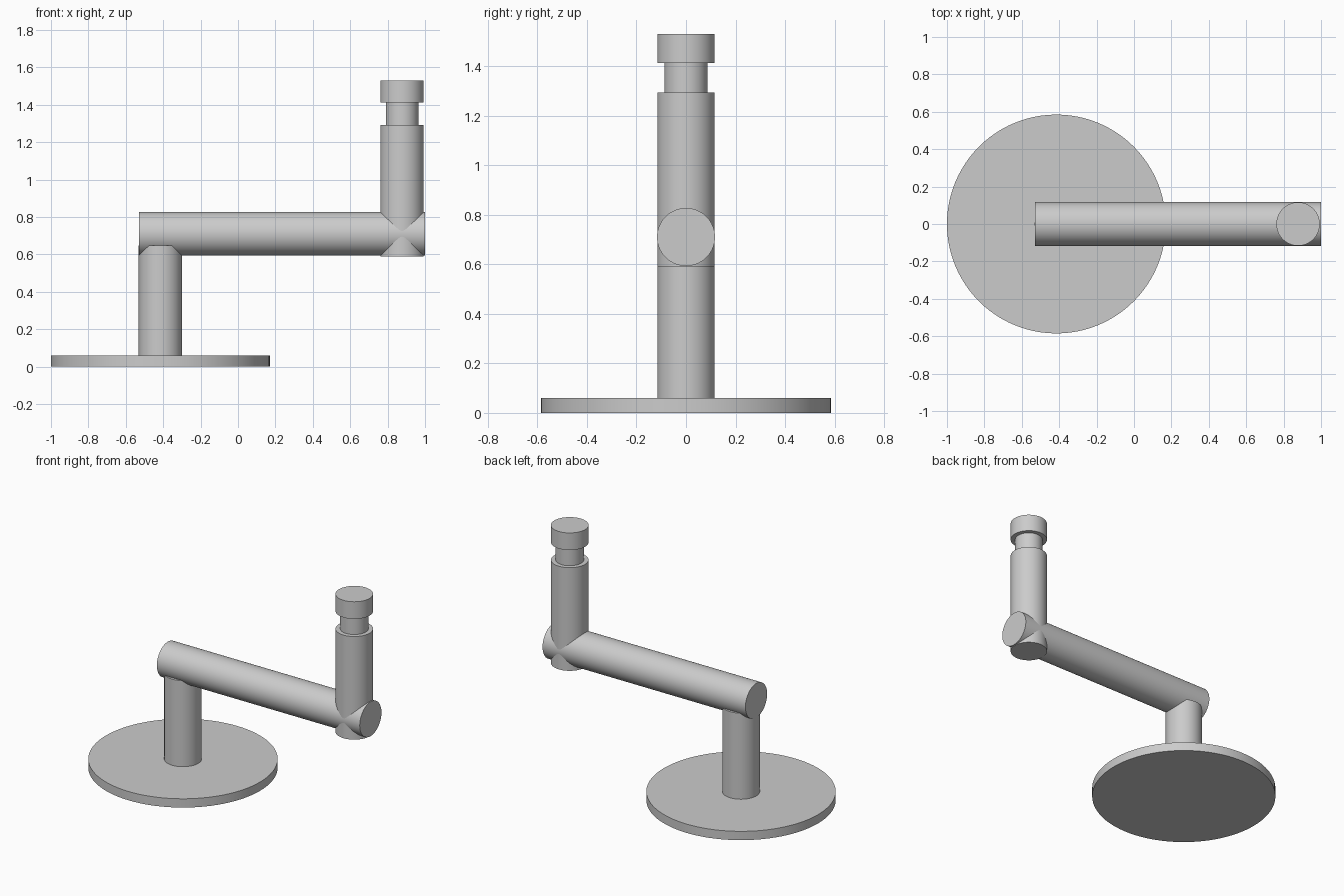
import bpy
import math

cube = bpy.data.objects.get("Cube")
if cube:
    bpy.data.objects.remove(cube, do_unlink=True)

# Single flat grey for every part
GREY = (0.6, 0.6, 0.6, 1.0)
grey = bpy.data.materials.new("plain grey")
grey.use_nodes = True
grey.diffuse_color = GREY
grey.node_tree.nodes["Principled BSDF"].inputs["Base Color"].default_value = GREY


def cylinder(name, radius, start, length, along_x=False):
    """Capped cylinder growing from start along +z, or along +x."""
    x, y, z = start
    centre = (x + length / 2, y, z) if along_x else (x, y, z + length / 2)
    bpy.ops.mesh.primitive_cylinder_add(
        vertices=96, radius=radius, depth=length, location=centre,
        rotation=(0, math.pi / 2 if along_x else 0, 0))
    part = bpy.context.object
    part.name = name
    part.data.materials.append(grey)
    bpy.ops.object.shade_smooth_by_angle(angle=math.radians(30))
    return part


BASE_X, PIN_X = -0.415, 0.877
TUBE = 0.116

# Round foot and upright post
cylinder("base_plate", 0.585, (BASE_X, 0, 0), 0.06)
cylinder("lower_post", TUBE, (BASE_X, 0, 0.06), 0.587)

# Horizontal arm resting over the post
cylinder("arm", TUBE + 0.001, (-0.53, 0, 0.71), 1.53, along_x=True)

# Upright pin through the arm end, with a necked groove below its cap
cylinder("upper_post", TUBE, (PIN_X, 0, 0.59), 0.703)
cylinder("neck", 0.087, (PIN_X, 0, 1.293), 0.12)
cylinder("cap", TUBE, (PIN_X, 0, 1.413), 0.117)
